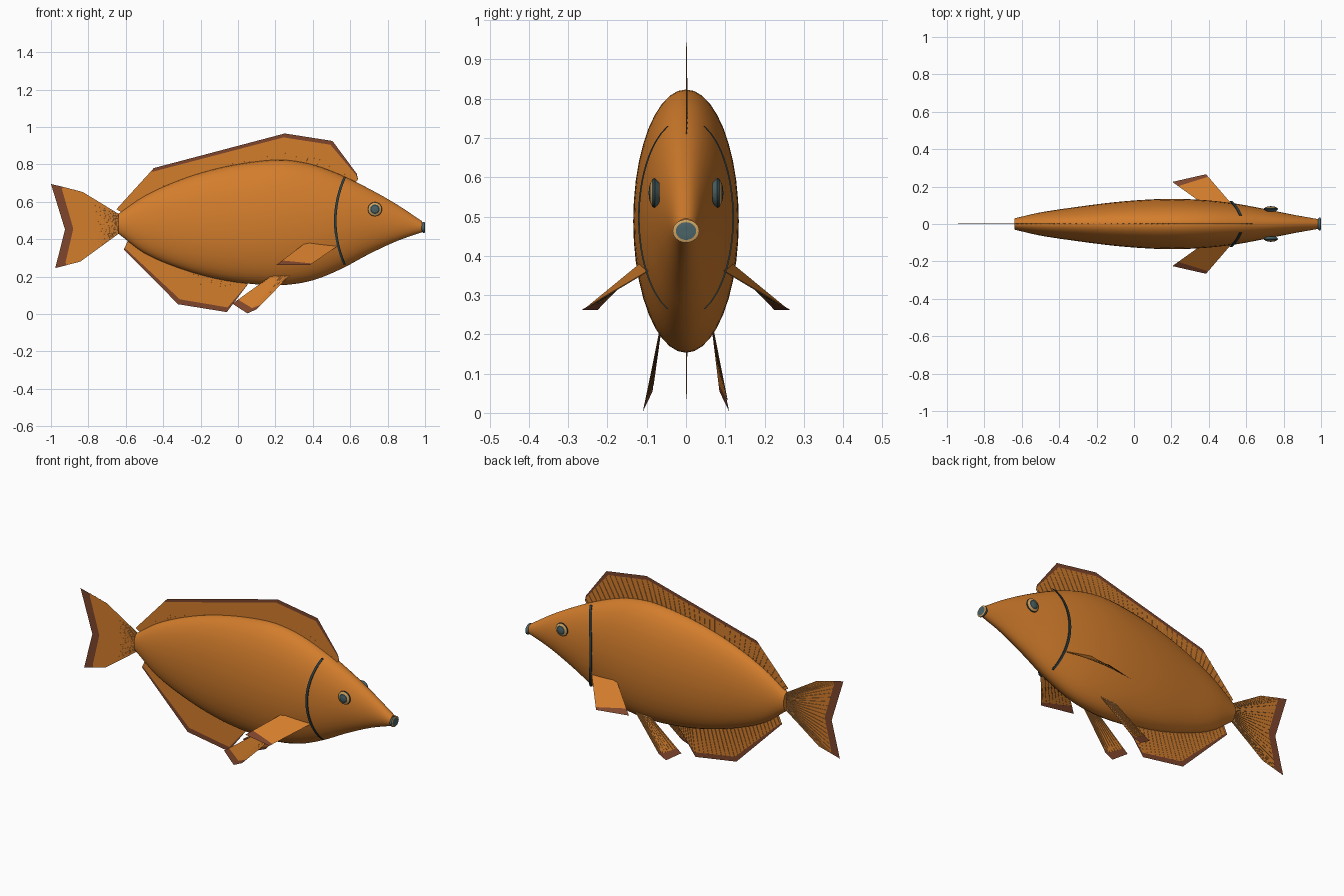
import bpy, bmesh, math
from mathutils import Vector, Matrix

if "Cube" in bpy.data.objects:
    bpy.data.objects.remove(bpy.data.objects["Cube"], do_unlink=True)


def material(name, rgb):
    m = bpy.data.materials.new(name)
    m.use_nodes = True
    m.diffuse_color = (*rgb, 1)
    bsdf = m.node_tree.nodes["Principled BSDF"]
    bsdf.inputs["Base Color"].default_value = (*rgb, 1)
    bsdf.inputs["Roughness"].default_value = 0.6
    return m


ORANGE = material("orange skin", (0.65, 0.205, 0.025))
RUST = material("rust fin edge", (0.21, 0.06, 0.025))
DARK = material("dark slate", (0.025, 0.05, 0.057))
RAY = material("tan fin ray", (0.48, 0.21, 0.06))
TAN = material("tan ring", (0.62, 0.36, 0.12))
TEAL = material("grey teal", (0.07, 0.125, 0.135))


def finish(name, bm, mats, smooth=False):
    mesh = bpy.data.meshes.new(name)
    bm.to_mesh(mesh)
    bm.free()
    ob = bpy.data.objects.new(name, mesh)
    bpy.context.collection.objects.link(ob)
    for m in mats:
        mesh.materials.append(m)
    if smooth:
        bpy.ops.object.select_all(action='DESELECT')
        ob.select_set(True)
        bpy.context.view_layer.objects.active = ob
        bpy.ops.object.shade_smooth_by_angle(angle=math.radians(40))
    return ob


def skin(name, rows, mats, slots, closed=True, smooth=True):
    """Join rows of points with quads; slots gives the material of each strip."""
    bm = bmesh.new()
    vs = [[bm.verts.new(p) for p in r] for r in rows]
    n = len(rows[0])
    for k, (a, b) in enumerate(zip(vs, vs[1:])):
        for i in range(n if closed else n - 1):
            j = (i + 1) % n
            bm.faces.new((a[i], a[j], b[j], b[i])).material_index = slots[k]
    if closed:
        bm.faces.new(vs[0]).material_index = slots[0]
        bm.faces.new(vs[-1]).material_index = slots[-1]
        bmesh.ops.recalc_face_normals(bm, faces=bm.faces)
    return finish(name, bm, mats, smooth)


# Body sections: x, top, bottom, half width
SECTIONS = [
    (-0.64, 0.535, 0.43, 0.03), (-0.5, 0.63, 0.325, 0.062),
    (-0.3, 0.72, 0.24, 0.092), (-0.1, 0.78, 0.185, 0.117),
    (0.1, 0.815, 0.158, 0.132), (0.25, 0.823, 0.155, 0.134),
    (0.4, 0.798, 0.18, 0.126), (0.55, 0.743, 0.24, 0.108),
    (0.7, 0.67, 0.32, 0.08), (0.85, 0.585, 0.39, 0.05),
    (0.985, 0.495, 0.437, 0.026)]


def section(x):
    """Smoothly interpolated top, bottom and half width at x."""
    s = SECTIONS
    i = next((k for k in range(len(s) - 2) if x < s[k + 1][0]), len(s) - 2)
    t = (x - s[i][0]) / (s[i + 1][0] - s[i][0])
    h = s[i + 1][0] - s[i][0]

    def slope(k, c):
        a, b = s[max(k - 1, 0)], s[min(k + 1, len(s) - 1)]
        return (b[c] - a[c]) / (b[0] - a[0])
    return [(2*t**3 - 3*t*t + 1) * s[i][c] + (3*t*t - 2*t**3) * s[i + 1][c]
            + h * (t**3 - 2*t*t + t) * slope(i, c)
            + h * (t**3 - t*t) * slope(i + 1, c) for c in (1, 2, 3)]


def body_ring(x, n=40):
    top, bot, w = section(x)
    return [(x, w * math.cos(a), (top + bot) / 2 + (top - bot) / 2 * math.sin(a))
            for a in (math.tau * k / n for k in range(n))]


STEPS = 48
skin("body", [body_ring(-0.64 + 1.625 * k / STEPS) for k in range(STEPS + 1)],
     [ORANGE], [0] * STEPS)


# Fins: flat webs with a rust edge and thin tapering rays on one face
def along(points, t):
    f = t * (len(points) - 1)
    i = min(int(f), len(points) - 2)
    return points[i].lerp(points[i + 1], f - i)


def fin(name, base, outer, edge, rays, ray_shift=(0, 0.0015, 0)):
    """edge gives, at each point, how far out the rust band begins."""
    base = [Vector(p) for p in base]
    outer = [Vector(p) for p in outer]
    band = [b.lerp(o, e) for b, o, e in zip(base, outer, edge)]
    skin(name, [base, band, outer], [ORANGE, RUST], [0, 1], False, False)
    # Rays are spread evenly along the outer edge
    lengths = [(b - a).length for a, b in zip(outer, outer[1:])]
    bm = bmesh.new()
    for k in range(rays):
        d = (k + 0.5) / rays * sum(lengths)
        i = 0
        while d > lengths[i]:
            d -= lengths[i]
            i += 1
        t = (i + d / lengths[i]) / len(lengths)
        a, b = along(base, t), along(band, t)
        axis = b - a
        turn = axis.to_track_quat('Z', 'Y').to_matrix().to_4x4()
        place = Matrix.Translation((a + b) / 2 + Vector(ray_shift)) @ turn
        bmesh.ops.create_cone(bm, segments=5, cap_ends=True, radius1=0.0023,
                              radius2=0.0008, depth=axis.length, matrix=place)
    finish(name + "_rays", bm, [RAY])


def flat(points):
    return [(x, 0, z) for x, z in points]


EDGE = 0.87
fin("dorsal_fin",
    flat([(x, section(x)[0] - 0.02)
          for x in (0.62, 0.6, 0.42, 0.2, -0.42, -0.43, -0.61)]),
    flat([(0.642, 0.72), (0.635, 0.75), (0.505, 0.925), (0.25, 0.965),
          (-0.45, 0.78), (-0.468, 0.76), (-0.65, 0.56)]),
    [EDGE] * 5 + [1, 1], 44)
fin("anal_fin",
    flat([(x, section(x)[1] + 0.03) for x in (-0.58, -0.25, -0.03, 0.06)]),
    flat([(-0.61, 0.345), (-0.32, 0.052), (-0.06, 0.01), (0.05, 0.155)]),
    [EDGE] * 4, 30)
fin("tail_fin",
    flat([(-0.63, z) for z in (0.53, 0.51, 0.505, 0.48, 0.455, 0.45, 0.435)]),
    flat([(-0.83, 0.652), (-0.938, 0.68), (-1.0, 0.695), (-0.925, 0.452),
          (-0.977, 0.245), (-0.92, 0.26), (-0.843, 0.28)]),
    [1, 1, 0.84, 0.85, 0.84, 1, 1], 24)

for side, s in (("left", 1), ("right", -1)):
    # Paired fins
    def pair(points):
        return [(x, s * y, z) for x, y, z in points]
    fin(side + "_pectoral_fin",
        pair([(0.38, 0.10, 0.395), (0.55, 0.075, 0.375)]),
        pair([(0.205, 0.225, 0.262), (0.385, 0.266, 0.262)]),
        [0.82, 0.93], 9, ray_shift=(0, 0, -0.0015))
    fin(side + "_pelvic_fin",
        pair([(0.2, 0.065, 0.22), (0.25, 0.065, 0.22), (0.29, 0.065, 0.22)]),
        pair([(-0.03, 0.085, 0.055), (0.05, 0.11, 0.003), (0.1, 0.105, 0.025)]),
        [EDGE] * 3, 9)

    # Gill line: a thin arched ribbon standing just clear of the skin
    ribbon = []
    for k in range(25):
        u = k / 12 - 1
        x, z = 0.52 + 0.05 * u * u, 0.497 + 0.233 * u
        y = s * 0.12 * math.sqrt(1 - 0.85 * u * u)
        ribbon.append([(x + a, y + b, z) for a, b in (
            (-0.007, -0.002), (0.007, -0.002), (0.007, 0.002), (-0.007, 0.002))])
    skin(side + "_gill_line", ribbon, [DARK], [0] * 24)

    # Eye: flattened ball in concentric coloured rings
    radii = [0.025, 0.038, 0.036, 0.025, 0.018, 0.010, 0.003]
    depth = [-0.012, 0.0, 0.006, 0.012, 0.014, 0.0155, 0.016]
    rings = [[(0.732 + r * math.cos(a), s * (0.079 + h), 0.56 + r * math.sin(a))
              for a in (math.tau * k / 24 for k in range(24))]
             for r, h in zip(radii, depth)]
    skin(side + "_eye", rings, [DARK, TEAL, TAN], [1, 0, 2, 0, 1, 1])

# Mouth: short flared tube with a pale lip
lip = [(0.022, 0.97), (0.027, 0.982), (0.034, 0.991), (0.034, 0.997),
       (0.026, 1.0), (0.006, 0.998)]
skin("mouth", [[(x, r * math.cos(a), 0.463 + 0.87 * r * math.sin(a))
                for a in (math.tau * k / 24 for k in range(24))] for r, x in lip],
     [TEAL, TAN], [0, 0, 0, 1, 0])
